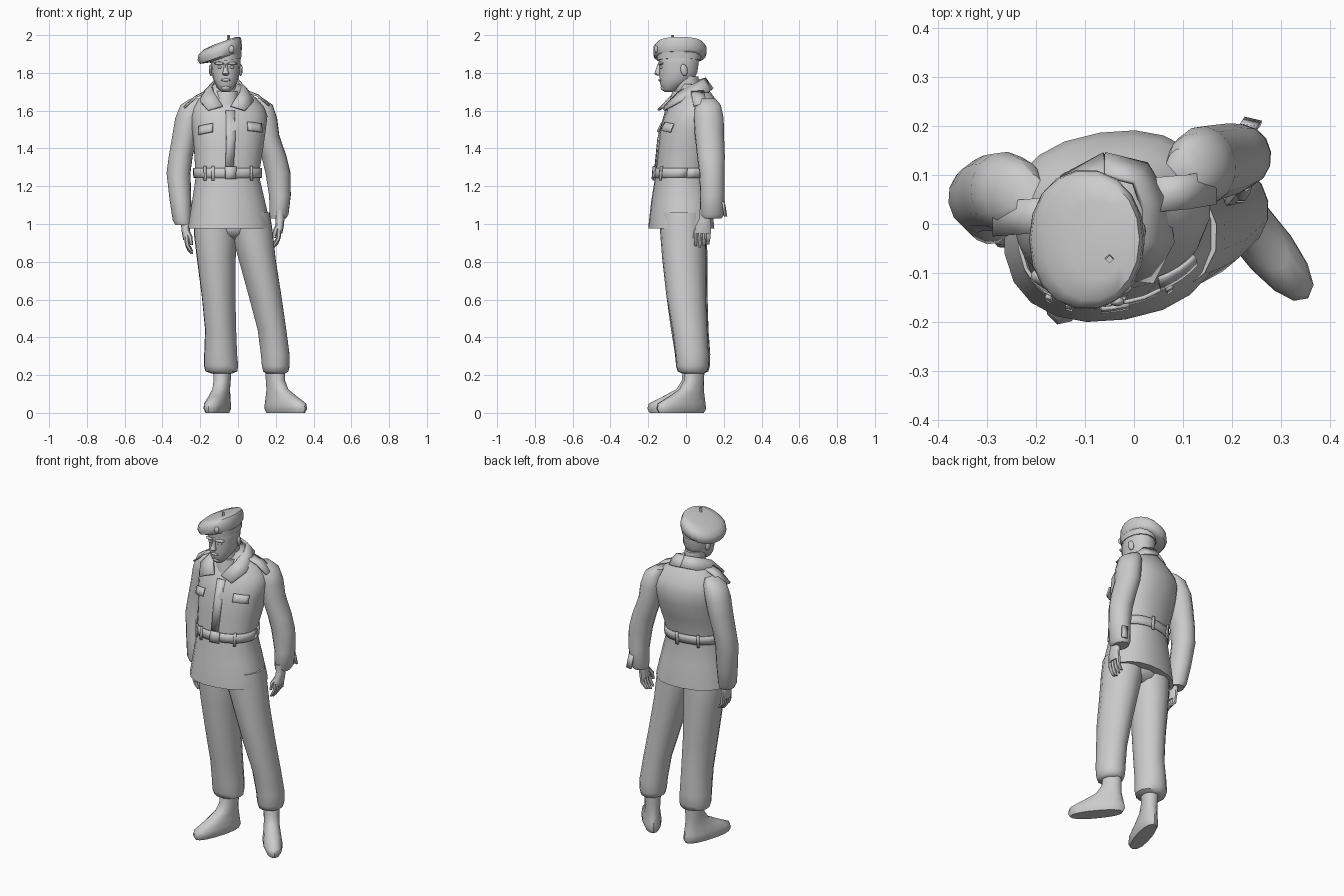
import bpy, bmesh
from math import sin, cos, radians, copysign
from mathutils import Vector, Euler


def finish(name, bm, sharp=40, thick=0):
    bmesh.ops.recalc_face_normals(bm, faces=bm.faces)
    me = bpy.data.meshes.new(name)
    bm.to_mesh(me)
    bm.free()
    for p in me.polygons:
        p.use_smooth = True
    me.set_sharp_from_angle(angle=radians(sharp))
    ob = bpy.data.objects.new(name, me)
    bpy.context.collection.objects.link(ob)
    if thick:
        m = ob.modifiers.new("thickness", "SOLIDIFY")
        m.thickness, m.offset = thick, 0
    return ob


def skin(name, rows, closed=True, caps=True, sharp=40, thick=0):
    """Bridge rows of points into a surface."""
    bm = bmesh.new()
    vs = [[bm.verts.new(p) for p in r] for r in rows]
    n = len(rows[0])
    for a, b in zip(vs, vs[1:]):
        for i in range(n if closed else n - 1):
            j = (i + 1) % n
            bm.faces.new((a[i], a[j], b[j], b[i]))
    if caps and closed:
        bm.faces.new(vs[0])
        bm.faces.new(vs[-1])
    return finish(name, bm, sharp, thick)


def ring_point(ring, deg, yaw=0, power=1, shear=0, grow=0):
    x, y, z, rx, ry = ring
    c, s = cos(radians(deg)), sin(radians(deg))
    px = (rx + grow) * copysign(abs(c) ** power, c)
    py = (ry + grow) * copysign(abs(s) ** power, s)
    a = radians(yaw)
    return Vector((x + px * cos(a) - py * sin(a), y + px * sin(a) + py * cos(a), z + shear * px))


def loft(name, rings, n=14, yaw=0, power=1, shear=0, sharp=50):
    return skin(name, [[ring_point(r, 360 * i / n, yaw, power, shear) for i in range(n)]
                       for r in rings], sharp=sharp)


def blob(name, loc, size, rot=(0, 0, 0)):
    bm = bmesh.new()
    bmesh.ops.create_uvsphere(bm, u_segments=10, v_segments=6, radius=1)
    e = Euler([radians(r) for r in rot])
    for v in bm.verts:
        p = Vector([a * b for a, b in zip(v.co, size)])
        p.rotate(e)
        v.co = p + Vector(loc)
    return finish(name, bm, 60)


def tube(name, pts, radii, n=6):
    """Tapered tube along a path that runs roughly downward."""
    return loft(name, [(*p, r, r) for p, r in zip(pts, radii)], n)


# Jacket body
YAW, POW = 9, 0.88
TORSO = [(-.045, -.025, .975, .222, .172), (-.045, -.025, 1.0, .219, .17), (-.05, -.025, 1.12, .195, .157),
         (-.055, -.025, 1.24, .172, .138), (-.055, -.02, 1.3, .174, .138), (-.05, .002, 1.4, .185, .15),
         (-.048, .022, 1.5, .197, .16), (-.047, .036, 1.57, .205, .152), (-.05, .042, 1.62, .19, .133),
         (-.055, .042, 1.67, .15, .105), (-.06, .04, 1.71, .1, .08), (-.06, .035, 1.74, .07, .062)]
loft("jacket_body", TORSO, 20, YAW, POW)


def on_torso(deg, z, grow):
    for a, b in zip(TORSO, TORSO[1:]):
        if a[2] <= z <= b[2]:
            t = (z - a[2]) / (b[2] - a[2])
            return ring_point([p + (q - p) * t for p, q in zip(a, b)], deg, YAW, POW, 0, grow)


def patch(name, a0, a1, z0, z1, g0, g1, steps=4, slant=0):
    """Thin panel following the jacket surface, between two angles and heights."""
    rows = []
    for z, g in ((z0, g0), ((z0 + z1) / 2, (g0 + g1) / 2), (z1, g1)):
        rows.append([on_torso(a0 + (a1 - a0) * i / steps, z + slant * (i / steps - .5), g)
                     for i in range(steps + 1)])
    return skin(name, rows, False, False, thick=.008)


# Belt, buckle, loops, buttons, pocket flaps, front placket
patch("belt", 0, 360, 1.245, 1.297, .006, .006, 24)
patch("belt_buckle", 261, 275, 1.238, 1.304, .013, .013, 2)
for i, a in enumerate((222, 238, 300, 75, 110)):
    patch(f"belt_loop_{i}", a, a + 5, 1.23, 1.308, .012, .012, 1)
patch("right_pocket_flap", 213, 241, 1.48, 1.525, .016, .006, 4, .015)
patch("left_pocket_flap", 288, 316, 1.49, 1.535, .016, .006, 4, -.01)
patch("front_placket", 261, 272, 1.305, 1.6, .003, .003, 2)

# Collar, mirrored about the neck
inner = [(0, .1, 1.772), (.06, .075, 1.762), (.078, .02, 1.735), (.07, -.045, 1.70), (.022, -.112, 1.625)]
outer = [(0, .142, 1.715), (.085, .11, 1.70), (.125, .035, 1.69), (.14, -.055, 1.648), (.098, -.132, 1.602)]
for side, s in (("left", 1), ("right", -1)):
    rows = [[Vector((-.06 + s * x, y + .15 * s * x, z)) for x, y, z in line] for line in (inner, outer)]
    skin(side + "_collar", rows, False, False, thick=.012)
loft("shirt_neck", [(-.06, -.02, 1.6, .07, .07), (-.06, -.012, 1.66, .068, .072), (-.06, -.002, 1.705, .064, .07)], 12)

# Sleeves
R_ARM = [(-.215, .06, 1.665, .035, .045), (-.24, .062, 1.63, .065, .072), (-.262, .065, 1.56, .071, .083),
         (-.28, .065, 1.47, .068, .08), (-.303, .06, 1.36, .064, .074), (-.315, .052, 1.27, .064, .07),
         (-.305, .035, 1.13, .058, .066), (-.296, .018, 1.02, .05, .06), (-.29, .015, .995, .042, .05)]
L_ARM = [(.1, .11, 1.665, .035, .045), (.125, .115, 1.63, .06, .07), (.142, .12, 1.56, .066, .08),
         (.153, .124, 1.47, .066, .078), (.19, .132, 1.36, .067, .074), (.212, .137, 1.27, .067, .067),
         (.222, .139, 1.15, .058, .064), (.218, .138, 1.05, .05, .066), (.212, .135, 1.03, .042, .053)]
loft("right_sleeve", R_ARM, 14, 8)
loft("left_sleeve", L_ARM, 14, 8)
skin("left_cuff_tab", [[(.215, .2, 1.12), (.25, .195, 1.12)], [(.225, .214, 1.04), (.26, .206, 1.04)]],
     False, False, thick=.01)

# Shoulder straps
for side, path in (("left", [(.045, .06, 1.705), (.105, .065, 1.682), (.165, .075, 1.63)]),
                   ("right", [(-.16, .02, 1.705), (-.22, .015, 1.678), (-.285, .01, 1.618)])):
    skin(side + "_shoulder_strap", [[Vector(p) + Vector((0, o, -abs(o) * .1)) for p in path]
                                    for o in (-.035, 0, .035)], False, False, thick=.01)


# Hands: palm, four fingers and a thumb
def hand(side, x, y, z, s):
    loft(side + "_palm", [(x, y, z + .05, .026, .034), (x, y, z, .024, .034), (x - s * .002, y - .01, z - .04, .022, .044),
                          (x - s * .006, y - .012, z - .075, .019, .045)], 10)
    for i in range(4):
        fy = y - .045 + .022 * i
        e = .008 * abs(i - 1)
        tube(f"{side}_finger_{i}", [(x - s * .005, fy, z - .06), (x - s * .008, fy - .002, z - .1),
                                    (x - s * .02, fy - .004, z - .13 + e), (x - s * .034, fy - .004, z - .15 + e)],
             (.013, .012, .011, .007))
    tube(side + "_thumb", [(x - s * .005, y - .025, z - .02), (x - s * .024, y - .05, z - .06),
                           (x - s * .03, y - .055, z - .1)], (.015, .013, .008))


hand("right", -.277, .01, .99, -1)
hand("left", .222, .1, 1.025, 1)

# Trousers gathered at the ankle
loft("right_trouser_leg", [(-.12, -.015, 1.06, .11, .12), (-.12, -.012, .95, .115, .122), (-.115, -.005, .82, .104, .12),
                           (-.103, .005, .62, .09, .11), (-.092, .02, .44, .083, .1), (-.092, .035, .31, .088, .094),
                           (-.09, .037, .25, .092, .09), (-.088, .037, .22, .085, .082), (-.085, .037, .208, .055, .058)], 14, -8)
loft("left_trouser_leg", [(.06, -.02, 1.06, .11, .12), (.075, -.017, .95, .112, .12), (.1, -.012, .82, .1, .115),
                          (.143, 0, .62, .088, .105), (.18, .02, .44, .077, .093), (.197, .032, .31, .077, .088),
                          (.2, .034, .25, .075, .086), (.2, .034, .22, .068, .078), (.2, .036, .208, .05, .055)], 14, 10)
blob("trouser_seat", (-.025, -.01, .985), (.17, .12, .075))


# Boots
def boot(side, x, y, yaw):
    prof = [(.09, .0, .15, .044), (.09, .022, .163, .054), (.088, .05, .156, .053), (.055, .085, .116, .047),
            (.02, .125, .073, .043), (.004, .17, .057, .044), (0, .235, .054, .048)]
    d = cos(radians(yaw)), sin(radians(yaw))
    loft(side + "_boot", [(x + d[0] * k, y + d[1] * k, z, hl, hw) for k, z, hl, hw in prof], 14, yaw, .88)


boot("right", -.083, .037, -107)
boot("left", .196, .045, -51)

# Neck and head
HX = -.065
loft("neck", [(-.06, .02, 1.62, .062, .065), (-.062, .008, 1.7, .057, .064), (HX, 0, 1.78, .057, .066)], 12)
loft("head", [(HX, -.092, 1.7, .022, .022), (HX, -.085, 1.712, .036, .04), (HX, -.068, 1.74, .055, .07),
              (HX, -.047, 1.77, .068, .094), (HX, -.04, 1.805, .075, .103), (HX, -.037, 1.85, .078, .106),
              (HX, -.037, 1.9, .079, .11), (HX, -.037, 1.94, .055, .085)], 14, 0, .93)
loft("nose", [(HX, -.143, 1.786, .012, .012), (HX, -.148, 1.796, .019, .02), (HX, -.144, 1.815, .012, .017),
              (HX, -.138, 1.848, .008, .012)], 8)
blob("lips", (HX, -.131, 1.762), (.026, .016, .009))
blob("chin", (HX, -.115, 1.722), (.026, .02, .018))
for side, s in (("left", 1), ("right", -1)):
    blob(side + "_brow", (HX + s * .034, -.134, 1.85), (.028, .014, .008), (0, 0, s * 16))
    blob(side + "_eye", (HX + s * .032, -.132, 1.83), (.014, .008, .007), (0, 0, s * 16))
    blob(side + "_ear", (HX + s * .079, -.01, 1.815), (.01, .019, .032), (12, 0, s * 12))

# Beret drooping to one side, with band, badge and stalk
loft("beret_band", [(HX, -.037, 1.865, .082, .115), (HX, -.037, 1.9, .083, .117)], 16, 0, .95, .15)
loft("beret", [(HX, -.037, 1.885, .082, .115), (-.09, -.034, 1.888, .112, .138), (-.097, -.032, 1.91, .117, .143),
               (-.096, -.032, 1.935, .114, .141), (-.087, -.032, 1.956, .098, .124), (-.075, -.032, 1.968, .06, .08)],
     18, 0, .95, .36)
blob("beret_badge", (-.035, -.158, 1.925), (.016, .01, .02))
tube("beret_stalk", [(-.05, -.07, 1.965), (-.05, -.072, 2.0)], (.01, .008), 4)
